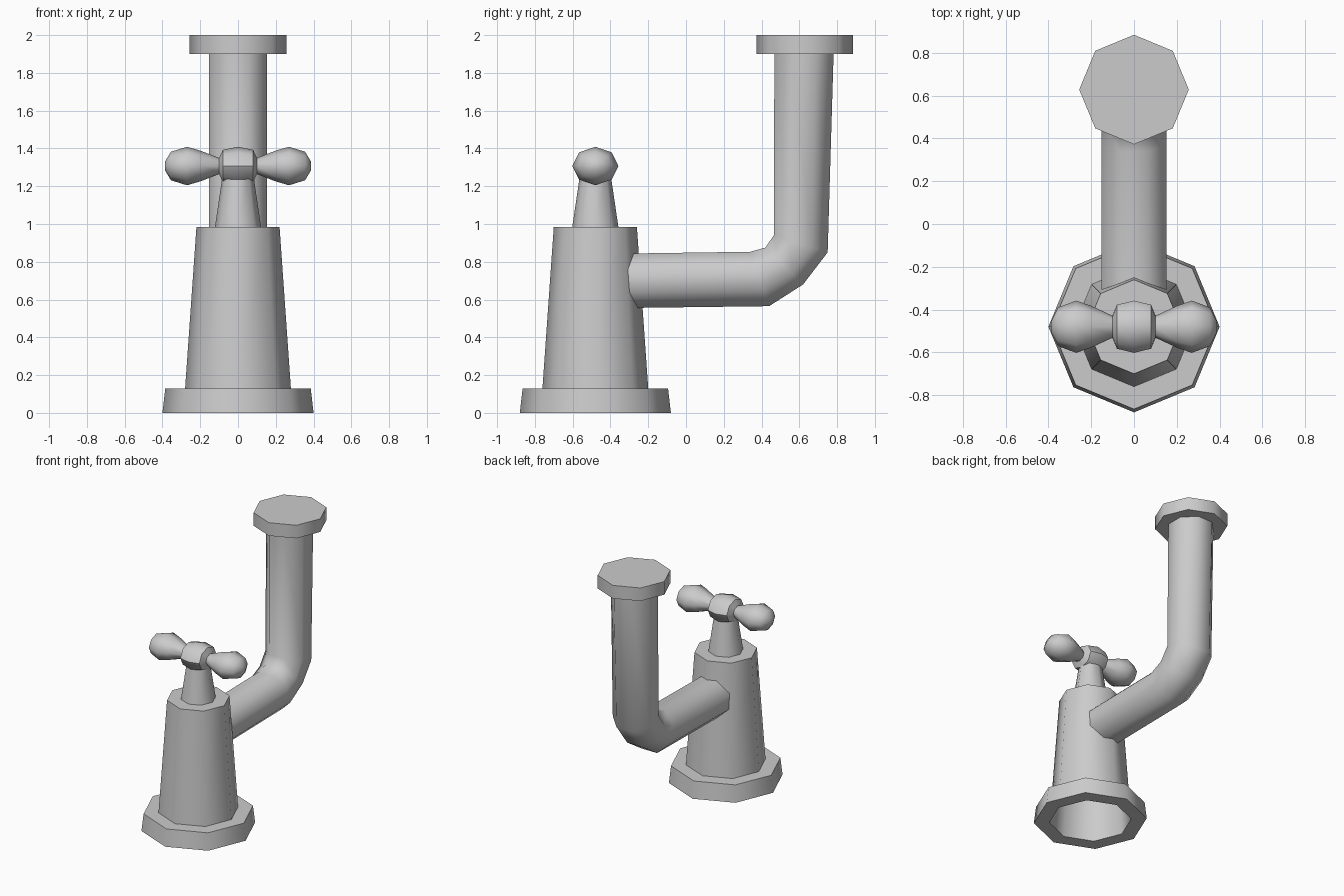
import bpy, bmesh
from math import radians, sin, cos, pi
from mathutils import Vector

cube = bpy.data.objects.get("Cube")
if cube:
    bpy.data.objects.remove(cube)

grey = bpy.data.materials.new("plain_grey")
grey.use_nodes = True
grey.diffuse_color = (0.6, 0.6, 0.6, 1)
grey.node_tree.nodes["Principled BSDF"].inputs["Base Color"].default_value = (0.6, 0.6, 0.6, 1)

SIDES = 8


def skin(name, rings, phase=0.0, caps=(True, True), loop=False):
    """Join octagonal rings, each given as centre and two half-axis vectors."""
    bm = bmesh.new()
    rows = []
    for c, u, v in rings:
        angles = [phase + 2 * pi * i / SIDES for i in range(SIDES)]
        rows.append([bm.verts.new(Vector(c) + Vector(u) * cos(a) + Vector(v) * sin(a))
                     for a in angles])
    pairs = list(zip(rows, rows[1:]))
    if loop:
        pairs.append((rows[-1], rows[0]))
    for a, b in pairs:
        for i in range(SIDES):
            j = (i + 1) % SIDES
            bm.faces.new((a[i], a[j], b[j], b[i]))
    if caps[0] and not loop:
        bm.faces.new(rows[0][::-1])
    if caps[1] and not loop:
        bm.faces.new(rows[-1])
    bmesh.ops.recalc_face_normals(bm, faces=bm.faces)
    mesh = bpy.data.meshes.new(name)
    bm.to_mesh(mesh)
    bm.free()
    mesh.materials.append(grey)
    obj = bpy.data.objects.new(name, mesh)
    bpy.context.collection.objects.link(obj)
    bpy.ops.object.select_all(action='DESELECT')
    obj.select_set(True)
    bpy.context.view_layer.objects.active = obj
    bpy.ops.object.shade_smooth_by_angle(angle=radians(50))
    return obj


def upright(y, profile):
    """Rings about a vertical axis from (radius, height) pairs."""
    return [((0, y, z), (r, 0, 0), (0, r, 0)) for r, z in profile]


TAP_Y = -0.48

# Hollow foot, tapered body and handle stem
skin("base_ring", upright(TAP_Y, [(.29, 0), (.4, 0), (.385, .13), (.28, .13)]), loop=True)
skin("tap_body", upright(TAP_Y, [(.28, .13), (.22, .985)]), caps=(False, True))
skin("handle_stem", upright(TAP_Y, [(.122, .985), (.08, 1.27)]))

# Cross handle: mirrored profile along x, slightly flattened
half = [(0, 1), (.08, .84), (.1, .42), (.2, .8), (.27, 1), (.355, .74), (.387, .22)]
profile = [(-x, r) for x, r in reversed(half[1:])] + half
skin("cross_handle", [((x, TAP_Y, 1.307), (0, .122 * r, 0), (0, 0, .102 * r))
                      for x, r in profile])

# Bent pipe: each ring spans an outer and an inner point in the yz plane
spans = [((-.35, .555), (-.35, .843)),
         ((.44, .565), (.34, .853)),
         ((.62, .68), (.42, .875)),
         ((.75, .85), (.465, .94)),
         ((.782, 1.92), (.468, 1.92))]
flat = 1 / cos(pi / SIDES)
rings = []
for outer, inner in spans:
    a, b = Vector((0, *outer)), Vector((0, *inner))
    rings.append(((a + b) / 2, (.153 * flat, 0, 0), (b - a) / 2 * flat))
skin("bent_pipe", rings, phase=pi / SIDES)

# Flange at the pipe mouth
skin("pipe_flange", upright(.628, [(.256, 1.9), (.256, 2)]))
